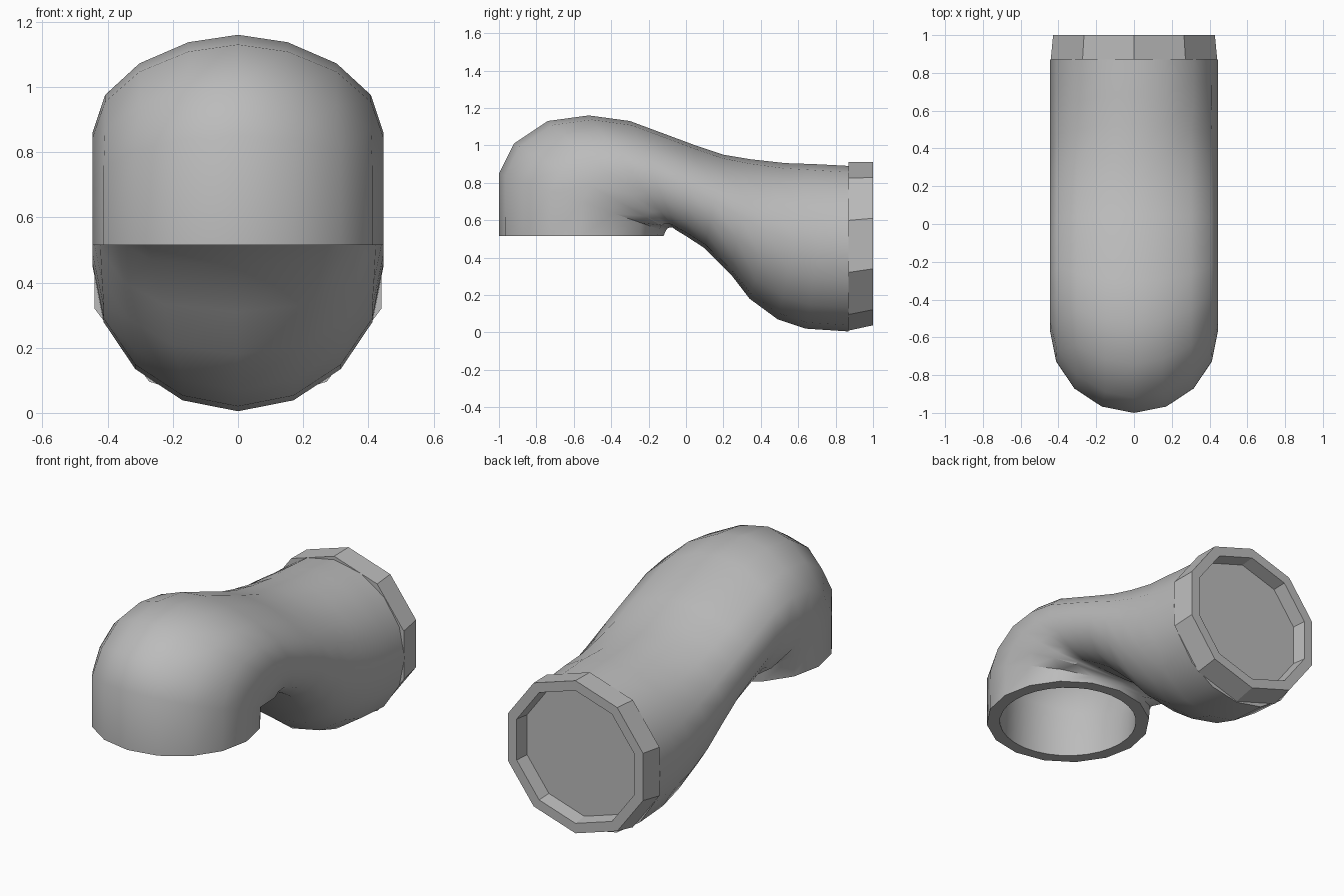
import bpy, bmesh, math
from mathutils import Vector

cube = bpy.data.objects.get("Cube")
if cube:
    bpy.data.objects.remove(cube, do_unlink=True)

grey = bpy.data.materials.new("plain grey")
grey.use_nodes = True
colour = (0.5, 0.5, 0.5, 1)
grey.diffuse_color = colour
grey.node_tree.nodes["Principled BSDF"].inputs["Base Color"].default_value = colour


def ring(bm, outer, inner, half_width, sides, roundness=1):
    """Oval ring between two (y, z) points; low roundness fills out the inner half."""
    a, b = Vector((0, *outer)), Vector((0, *inner))
    centre, arm = (a + b) / 2, (a - b) / 2
    crest = 1.12 if roundness < 1 else 1
    verts = []
    for i in range(sides):
        turn = math.tau * i / sides
        c, s = math.cos(turn), math.sin(turn)
        power = roundness if c < 0 else crest
        x = 0 if abs(s) < 1e-6 else math.copysign(abs(s) ** power, s)
        verts.append(bm.verts.new(centre + arm * c + Vector((half_width * x, 0, 0))))
    return verts


def bridge(bm, rings):
    for r, s in zip(rings, rings[1:]):
        for i in range(len(r)):
            j = (i + 1) % len(r)
            bm.faces.new((r[i], r[j], s[j], s[i]))


def finish(bm, name, angle):
    bmesh.ops.recalc_face_normals(bm, faces=bm.faces)
    mesh = bpy.data.meshes.new(name)
    bm.to_mesh(mesh)
    bm.free()
    obj = bpy.data.objects.new(name, mesh)
    bpy.context.collection.objects.link(obj)
    mesh.materials.append(grey)
    bpy.ops.object.select_all(action='DESELECT')
    obj.select_set(True)
    bpy.context.view_layer.objects.active = obj
    bpy.ops.object.shade_smooth_by_angle(angle=math.radians(angle))


# Bent pipe: outside point, inside point and roundness, from mouth to back
sections = [
    ((-1, .515), (-.12, .515), 1),
    ((-1, .85), (-.11, .54), 1),
    ((-.92, 1.01), (-.1, .555), .4),
    ((-.74, 1.13), (-.09, .56), .4),
    ((-.52, 1.16), (-.07, .56), .4),
    ((-.3, 1.13), (-.05, .545), .4),
    ((.05, 1.0), (0, .515), .45),
    ((.2, .95), (.1, .45), .55),
    ((.35, .925), (.24, .31), .7),
    ((.53, .905), (.34, .18), .85),
    ((.68, .9), (.49, .07), 1),
    ((.78, .895), (.64, .02), 1),
    ((.87, .89), (.87, .005), 1),
]
SIDES = 16
bm = bmesh.new()
skin = [ring(bm, o, i, .446, SIDES, r) for o, i, r in sections]
bridge(bm, skin)
bm.faces.new(skin[-1])

# Hollow bore opening downwards at the mouth
bore = []
for o, i, r in sections[:8]:
    o, i = Vector(o), Vector(i)
    bore.append(ring(bm, o.lerp(i, .08), i.lerp(o, .08), .372, 2 * SIDES))
bridge(bm, bore)
bm.faces.new(bore[-1])

# Flat rim joining the coarse outside to the finer bore
edge, hole = skin[0], bore[0]
for i in range(SIDES):
    bm.faces.new((edge[i], edge[(i + 1) % SIDES],
                  hole[(2 * i + 2) % len(hole)], hole[2 * i + 1], hole[2 * i]))
finish(bm, "bent_pipe", 40)

# Ten-sided end collar with a recessed, closed face
bm = bmesh.new()
collar = [ring(bm, (y, z + r), (y, z - r), r * 1.03, 10) for y, z, r in
          ((.87, .46, .45), (1, .475, .437), (1, .475, .38), (.92, .475, .37))]
bridge(bm, collar)
bm.faces.new(collar[0])
bm.faces.new(collar[-1])
finish(bm, "end_collar", 20)
